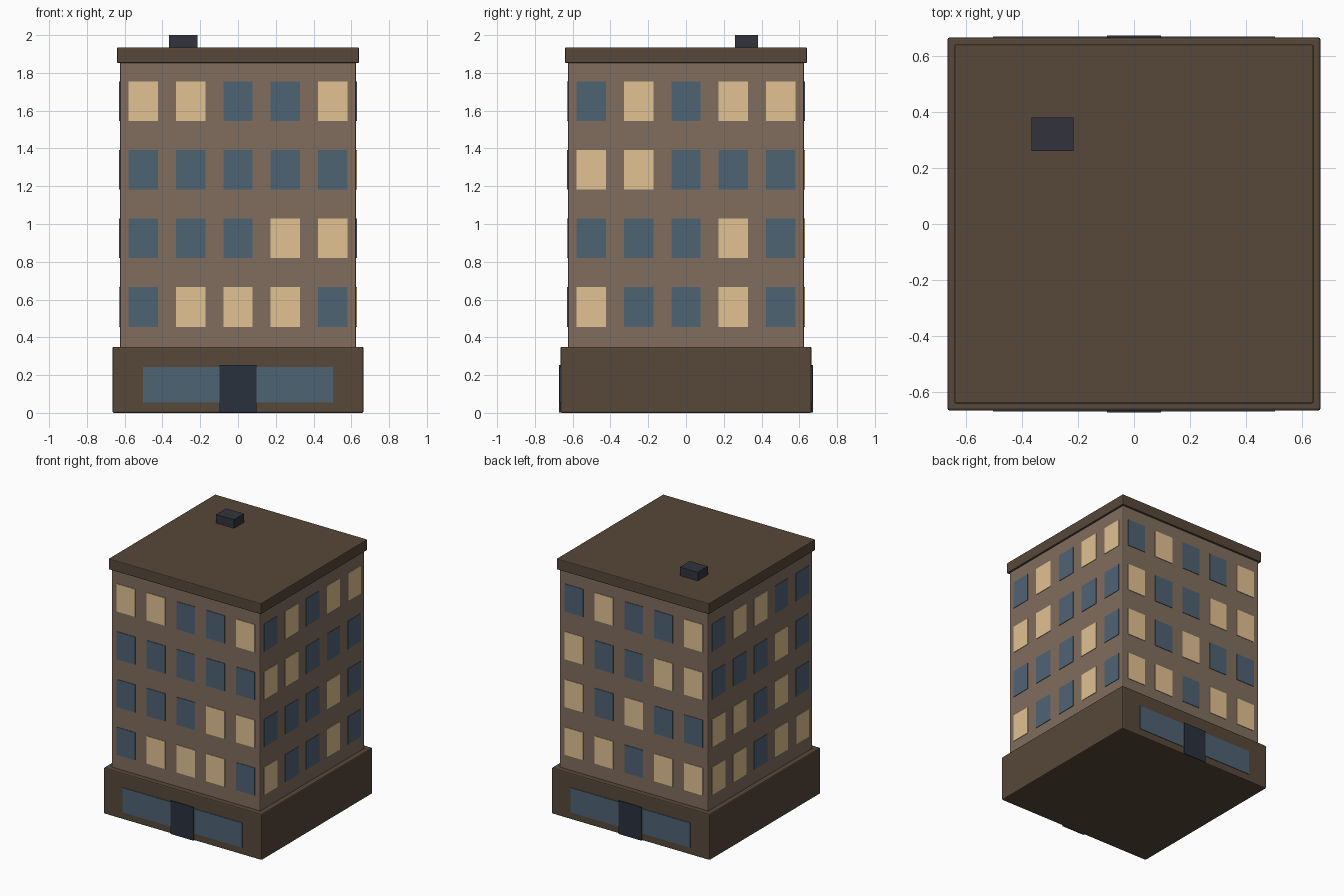
import bpy, bmesh
from math import pi
from mathutils import Matrix

if "Cube" in bpy.data.objects:
    bpy.data.objects.remove(bpy.data.objects["Cube"])


def material(name, rgb):
    m = bpy.data.materials.new(name)
    m.diffuse_color = (*rgb, 1)
    m.use_nodes = True
    m.node_tree.nodes["Principled BSDF"].inputs["Base Color"].default_value = m.diffuse_color
    return m


WALL = material("wall_tan", (0.22, 0.155, 0.112))
TRIM = material("trim_brown", (0.095, 0.064, 0.042))
GLASS = material("glass_blue", (0.078, 0.125, 0.175))
LIT = material("glass_lit", (0.76, 0.54, 0.29))
DARK = material("door_dark", (0.023, 0.031, 0.048))
METAL = material("vent_dark", (0.032, 0.034, 0.046))


def add_box(bm, lo, hi, index=0, turn=0.0):
    """Box between two corners, then turned about z."""
    size = [b - a for a, b in zip(lo, hi)]
    mid = [(a + b) / 2 for a, b in zip(lo, hi)]
    mat = Matrix.Rotation(turn, 4, 'Z') @ Matrix.Translation(mid) @ Matrix.Diagonal((*size, 1))
    verts = bmesh.ops.create_cube(bm, size=1, matrix=mat)["verts"]
    for f in {f for v in verts for f in v.link_faces}:
        f.material_index = index


def finish(name, bm, mats, bevel=0):
    mesh = bpy.data.meshes.new(name)
    bm.to_mesh(mesh)
    bm.free()
    ob = bpy.data.objects.new(name, mesh)
    bpy.context.collection.objects.link(ob)
    for m in mats:
        mesh.materials.append(m)
    if bevel:
        mod = ob.modifiers.new("edge_bevel", 'BEVEL')
        mod.width, mod.segments = bevel, 2
    return ob


def box(name, lo, hi, mat, bevel=0):
    bm = bmesh.new()
    add_box(bm, lo, hi)
    return finish(name, bm, [mat], bevel)


# Main masses
box("ground_floor", (-0.665, -0.665, 0), (0.665, 0.665, 0.35), TRIM, 0.008)
box("tower", (-0.625, -0.625, 0.34), (0.625, 0.625, 1.87), WALL, 0.006)
box("roof_slab", (-0.64, -0.64, 1.853), (0.64, 0.64, 1.935), TRIM, 0.005)
box("roof_vent", (-0.365, 0.26, 1.93), (-0.215, 0.38, 2.0), METAL)

# Shopfront and doors show on both the front and the back
box("shop_window", (-0.503, -0.669, 0.055), (0.503, 0.669, 0.242), GLASS)
box("door", (-0.097, -0.673, 0.001), (0.097, 0.673, 0.253), DARK)

# Windows: rows from the top down, left to right as seen facing each wall; 1 = lit
WALLS = {
    "front": (0, ("11001", "00000", "00011", "01110")),
    "right": (pi / 2, ("01011", "11000", "00010", "10010")),
    "back": (pi, ("01001", "10011", "10100", "11011")),
    "left": (-pi / 2, ("01100", "00010", "11010", "11011")),
}
for side, (turn, rows) in WALLS.items():
    bm = bmesh.new()
    for r, row in enumerate(rows):
        z = 1.65 - 0.363 * r
        for c, lit in enumerate(row):
            x = (c - 2) * 0.251
            add_box(bm, (x - 0.078, -0.629, z - 0.105), (x + 0.078, -0.615, z + 0.105), int(lit), turn)
    finish(side + "_windows", bm, [GLASS, LIT])
